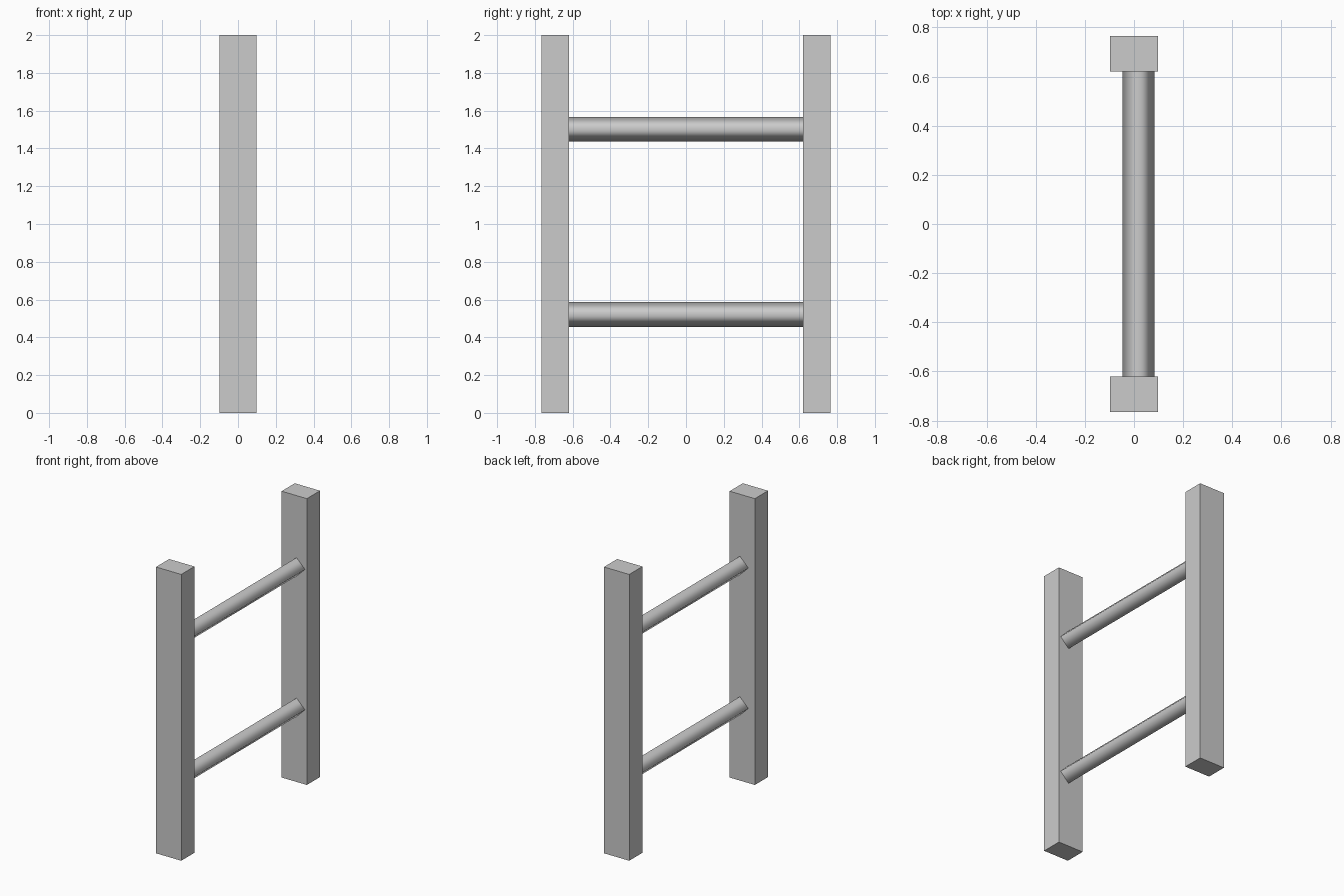
import bpy
import math

if "Cube" in bpy.data.objects:
    bpy.data.objects.remove(bpy.data.objects["Cube"])


def add_post(name, y):
    bpy.ops.mesh.primitive_cube_add(size=1, location=(0, y, 1))
    post = bpy.context.object
    post.name = name
    post.scale = (0.195, 0.145, 2)
    bpy.ops.object.transform_apply(location=False, rotation=False, scale=True)


def add_rung(name, z):
    # four-sided bar standing on its edge, smooth shaded, butting against the posts
    bpy.ops.mesh.primitive_cylinder_add(
        vertices=4, radius=0.065, depth=1.242, end_fill_type='NOTHING',
        location=(0.018, 0, z), rotation=(math.pi / 2, 0, 0))
    bpy.context.object.name = name
    bpy.ops.object.shade_smooth()


# Upright posts
for name, side in (("front_post", -1), ("back_post", 1)):
    add_post(name, side * 0.693)

# Cross rungs
for name, z in (("lower_rung", 0.521), ("upper_rung", 1.502)):
    add_rung(name, z)
